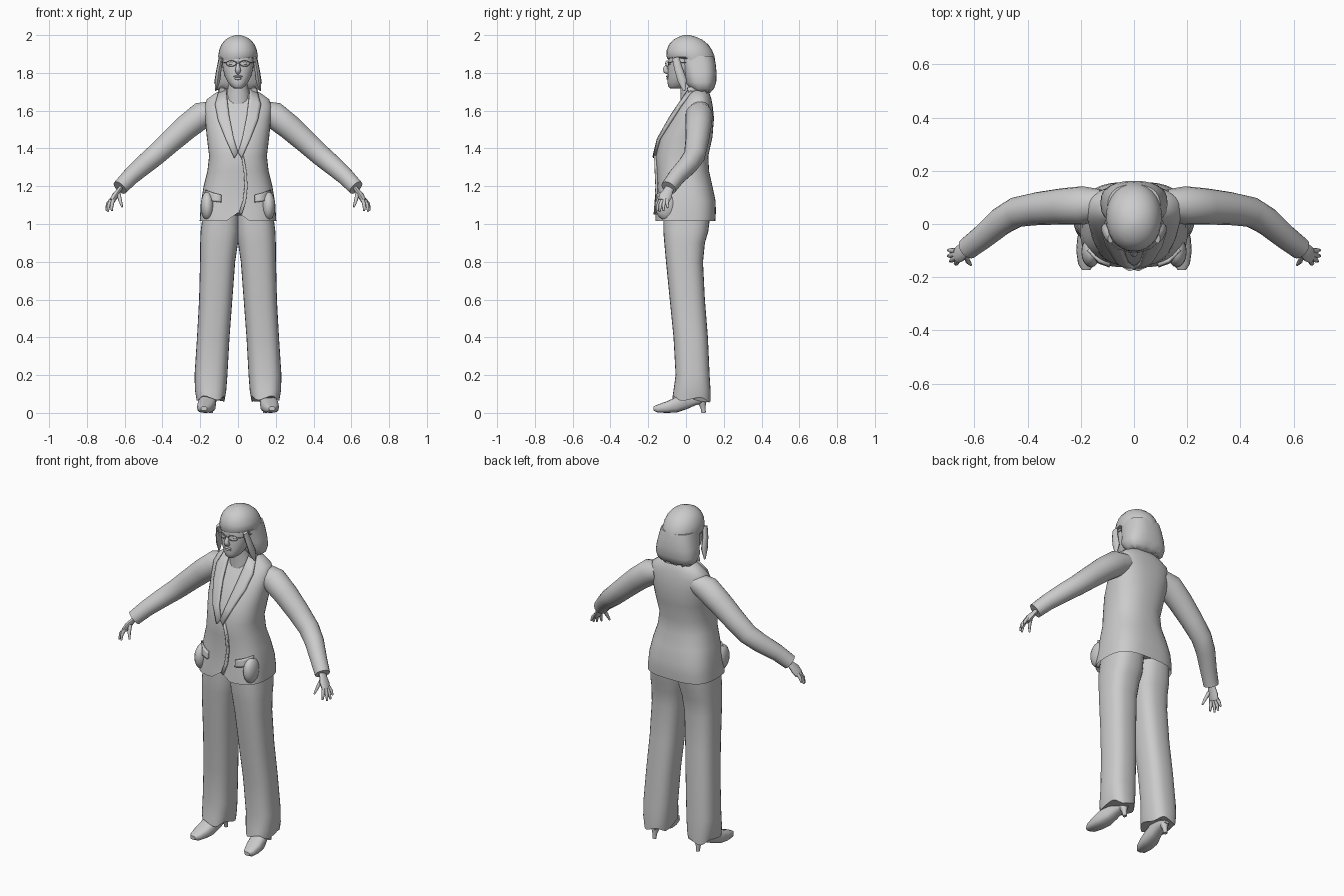
import bpy, bmesh, math
from mathutils import Vector

if "Cube" in bpy.data.objects:
    bpy.data.objects.remove(bpy.data.objects["Cube"], do_unlink=True)

grey = bpy.data.materials.new("light_grey")
grey.use_nodes = True
grey.diffuse_color = (0.6, 0.6, 0.6, 1)
grey.node_tree.nodes["Principled BSDF"].inputs["Base Color"].default_value = (0.6, 0.6, 0.6, 1)


def finish(name, bm, mirror=False, angle=50):
    bmesh.ops.recalc_face_normals(bm, faces=bm.faces)
    mesh = bpy.data.meshes.new(name)
    bm.to_mesh(mesh)
    bm.free()
    mesh.materials.append(grey)
    mesh.shade_smooth()
    mesh.set_sharp_from_angle(angle=math.radians(angle))
    obj = bpy.data.objects.new(name, mesh)
    bpy.context.collection.objects.link(obj)
    if mirror:
        obj.modifiers.new("mirror", "MIRROR").use_mirror_merge = False
    return obj


def loft(name, rings, mirror=False, closed=True, caps=True, angle=50):
    """Skin a list of point rings."""
    bm = bmesh.new()
    rows = [[bm.verts.new(p) for p in ring] for ring in rings]
    n = len(rows[0])
    for a, b in zip(rows, rows[1:]):
        for i in range(n if closed else n - 1):
            j = (i + 1) % n
            bm.faces.new((a[i], a[j], b[j], b[i]))
    if closed and caps:
        bm.faces.new(rows[0])
        bm.faces.new(rows[-1])
    return finish(name, bm, mirror, angle)


def oval(z, x0, x1, y0, y1, power=2.0, n=28):
    """Horizontal superellipse ring inside a box."""
    pts = []
    for i in range(n):
        t = 2 * math.pi * i / n
        c, s = math.cos(t), math.sin(t)
        e = 2 / power
        pts.append(Vector(((x0 + x1) / 2 + (x1 - x0) / 2 * math.copysign(abs(c) ** e, c),
                           (y0 + y1) / 2 + (y1 - y0) / 2 * math.copysign(abs(s) ** e, s), z)))
    return pts


def tube(name, path, radii, mirror=True, n=12, flat=1.0, side=(0, 1, 0)):
    """Tapered tube along a path; flat scales it across the side axis."""
    pts = [Vector(p) for p in path]
    rings = []
    for k, p in enumerate(pts):
        d = (pts[min(k + 1, len(pts) - 1)] - pts[max(k - 1, 0)]).normalized()
        u = (Vector(side) - d * d.dot(Vector(side))).normalized()
        v = d.cross(u)
        rings.append([p + radii[k] * (u * math.cos(a) + v * flat * math.sin(a))
                      for a in (2 * math.pi * i / n for i in range(n))])
    return loft(name, rings, mirror)


def ball(name, centre, size, mirror=False):
    bm = bmesh.new()
    bmesh.ops.create_uvsphere(bm, u_segments=16, v_segments=10, radius=1)
    for v in bm.verts:
        v.co = Vector(centre) + Vector([a * b for a, b in zip(v.co, size)])
    return finish(name, bm, mirror)


# Jacket body: height, half width, front, back, squareness
TORSO = [(1.015, .203, -.163, .155, 3.0), (1.06, .2, -.16, .158, 3.0), (1.12, .195, -.155, .157, 2.8),
         (1.2, .182, -.152, .14, 2.6), (1.28, .162, -.156, .122, 2.4), (1.36, .153, -.16, .118, 2.4),
         (1.46, .165, -.136, .14, 2.4), (1.56, .175, -.077, .148, 2.5), (1.62, .18, -.04, .142, 2.5),
         (1.66, .165, -.01, .135, 2.4), (1.69, .125, .002, .125, 2.2), (1.72, .07, .015, .105, 2.0)]


def front_y(x, z):
    """Depth of the jacket front at a given place."""
    for a, b in zip(TORSO, TORSO[1:]):
        if z <= b[0]:
            break
    t = min(max((z - a[0]) / (b[0] - a[0]), 0), 1)
    _, w, f, r, p = [u + (v - u) * t for u, v in zip(a, b)]
    return (f + r) / 2 + (f - r) / 2 * (1 - min(abs(x) / w, .97) ** p) ** (1 / p)


rings = [oval(z, -w, w, f, r, p, 40) for z, w, f, r, p in TORSO]
for p in rings[0]:
    if p.y < 0:
        p.z += .045 * math.exp(-(p.x / .035) ** 2)
inner_hem = [Vector((p.x * .93, p.y * .93, p.z + .03)) for p in rings[0]]
loft("jacket_body", [inner_hem] + rings)


def strip(name, edge_a, edge_b, lift, mirror=False):
    """Raised cloth strip lying on the jacket front between two edges."""
    rows = []
    for (xa, za), (xb, zb) in zip(edge_a, edge_b):
        row = []
        for k in range(5):
            t = k / 4
            x, z = xa + (xb - xa) * t, za + (zb - za) * t
            row.append(Vector((x, front_y(x, z) - lift, z)))
        rows.append(row)
    obj = loft(name, rows, mirror, closed=False)
    mod = obj.modifiers.new("thickness", "SOLIDIFY")
    mod.thickness, mod.offset = .014, 0
    return obj


# Lapels, collar, front edge and pockets
strip("lapel", [(.062, 1.715), (.056, 1.65), (.046, 1.57), (.022, 1.45), (0, 1.38)],
      [(.1, 1.7), (.12, 1.63), (.105, 1.55), (.065, 1.45), (.02, 1.35)], .01, True)
tube("collar", [(-.085, .01, 1.705), (-.08, .07, 1.72), (-.045, .11, 1.73), (.045, .11, 1.73),
                (.08, .07, 1.72), (.085, .01, 1.705)], [.017] * 6, False, 10, side=(0, 0, 1))
strip("front_edge", [(.015, 1.37), (.03, 1.28), (.035, 1.2), (.025, 1.12), (.005, 1.06)],
      [(.03, 1.36), (.045, 1.28), (.05, 1.2), (.042, 1.12), (.02, 1.05)], .004)
strip("pocket_flap", [(.09, 1.155), (.13, 1.165), (.17, 1.18)],
      [(.09, 1.115), (.13, 1.12), (.175, 1.13)], .008, True)
ball("pocket_bulge", (.162, -.105, 1.095), (.036, .058, .075), True)

# Sleeves
tube("sleeve", [(.12, .075, 1.6), (.19, .07, 1.577), (.27, .066, 1.515), (.36, .058, 1.435), (.44, .045, 1.362),
                (.5, .01, 1.312), (.57, -.05, 1.25), (.625, -.092, 1.192)],
     [.055, .072, .068, .062, .057, .053, .046, .042], n=18)

# Hands
tube("palm", [(.61, -.08, 1.205), (.633, -.095, 1.175), (.65, -.108, 1.15), (.667, -.118, 1.122)],
     [.024, .026, .034, .03], flat=.5)
FINGERS = {"thumb": ((.632, -.118, 1.16), (.624, -.14, 1.125), (.613, -.153, 1.09)),
           "index_finger": ((.66, -.134, 1.13), (.668, -.147, 1.1), (.668, -.152, 1.07)),
           "middle_finger": ((.667, -.124, 1.127), (.684, -.136, 1.1), (.69, -.14, 1.065)),
           "ring_finger": ((.67, -.112, 1.127), (.69, -.119, 1.1), (.698, -.12, 1.07)),
           "little_finger": ((.67, -.1, 1.13), (.688, -.1, 1.11), (.698, -.098, 1.085))}
for name, path in FINGERS.items():
    tube(name, path, [.0105, .0095, .005], n=8)

# Trousers: height, inner side, outer side, front, back
LEG = [(.075, .07, .22, -.072, .13), (.12, .062, .228, -.066, .13), (.2, .056, .23, -.055, .125),
       (.4, .045, .217, -.066, .116), (.6, .03, .206, -.086, .1), (.8, .015, .201, -.106, .09),
       (.9, 0, .2, -.115, .1), (.96, -.01, .198, -.12, .118), (1.06, -.01, .185, -.12, .13)]
rings = [oval(z, a, b, f, r, 2.6) for z, a, b, f, r in LEG]
for i, p in enumerate(rings[0]):
    p.z += .012 * math.sin(i * .9) - .06 * p.y
loft("trouser_leg", rings, True)

# Shoes: depth, centre, half width, sole height, top height
SHOE = [(-.172, .18, .016, .012, .034), (-.15, .178, .032, .002, .044), (-.1, .172, .045, 0, .062),
        (-.05, .165, .048, .002, .085), (0, .155, .04, .018, .11), (.05, .147, .034, .04, .12),
        (.085, .144, .03, .05, .12), (.108, .143, .016, .056, .11)]
rings = []
for y, x, w, lo, hi in SHOE:
    rings.append([Vector((p.x, y, p.y)) for p in oval(0, x - w, x + w, lo, hi, 2.8, 16)])
loft("shoe", rings, True)
tube("shoe_heel", [(.144, .083, .065), (.144, .09, .03), (.144, .094, 0)], [.026, .014, .011], n=10)

# Neck and face
loft("neck", [oval(z, -w, w, f, r) for z, w, f, r in
              [(1.6, .07, -.03, .1), (1.69, .062, -.028, .09), (1.72, .053, -.03, .08), (1.8, .05, -.03, .08)]])
FACE = [(1.718, .022, -.085, -.03), (1.728, .036, -.094, .0), (1.75, .054, -.098, .03), (1.78, .069, -.097, .05),
        (1.82, .08, -.096, .06), (1.86, .085, -.093, .07), (1.9, .084, -.09, .07), (1.94, .07, -.07, .06)]
loft("face", [oval(z, -w, w, f, r, 2.2) for z, w, f, r in FACE])
tube("nose", [(0, -.09, 1.862), (0, -.1, 1.84), (0, -.11, 1.82), (0, -.108, 1.812), (0, -.092, 1.802)],
     [.006, .009, .014, .015, .012], False, 10, side=(1, 0, 0))
ball("upper_lip", (0, -.095, 1.781), (.024, .01, .006))
ball("lower_lip", (0, -.094, 1.77), (.02, .01, .007))
ball("eye", (.034, -.082, 1.85), (.015, .009, .008), True)

# Glasses
bm = bmesh.new()
rim = []
for i in range(20):
    a = 2 * math.pi * i / 20
    c = Vector((.036 + .027 * math.cos(a), -.1 + .008 * math.cos(a), 1.85 + .015 * math.sin(a)))
    out = Vector((math.cos(a), 0, math.sin(a)))
    rim.append([c + .002 * out, c + Vector((0, -.002, 0)), c - .002 * out, c + Vector((0, .002, 0))])
loft("glasses_rim", rim + rim[:1], True, caps=False)
bm.free()
tube("glasses_arm", [(.062, -.092, 1.855), (.088, -.07, 1.857), (.094, .0, 1.855)], [.0025] * 3, n=6, side=(0, 0, 1))
tube("glasses_bridge", [(-.01, -.106, 1.853), (.01, -.106, 1.853)], [.0025] * 2, False, 6)

# Hair: crown with fringe, and the bob hanging behind the face
CROWN = [(1.862, .102, -.098, .155), (1.89, .105, -.104, .15), (1.92, .1, -.102, .138), (1.95, .088, -.09, .118),
         (1.975, .068, -.068, .088), (1.99, .044, -.04, .055), (2.0, .014, -.01, .02)]
rings = [oval(z, -w, w, f, r, 2.1) for z, w, f, r in CROWN]
for p in rings[0]:
    if p.y < 0:
        p.z += .012 + .1 * p.x
loft("hair_crown", rings)
BOB = [(1.7, .09, .045, .13), (1.715, .115, .02, .148), (1.75, .126, -.005, .16), (1.8, .118, -.015, .162),
       (1.85, .108, -.03, .157), (1.89, .1, -.04, .148)]
rings = [oval(z, -w, w, f, r, 2.6) for z, w, f, r in BOB]
for i, p in enumerate(rings[0]):
    p.z += .008 * math.sin(i * 2.3)
loft("hair_bob", rings)
for s in (-1, 1):
    tube("side_lock", [(s * .088, -.055, 1.88), (s * .1, -.04, 1.82), (s * .108, -.02, 1.76), (s * .118, -.01, 1.705)],
         [.018, .022, .024, .006], False, 10, flat=.6)
